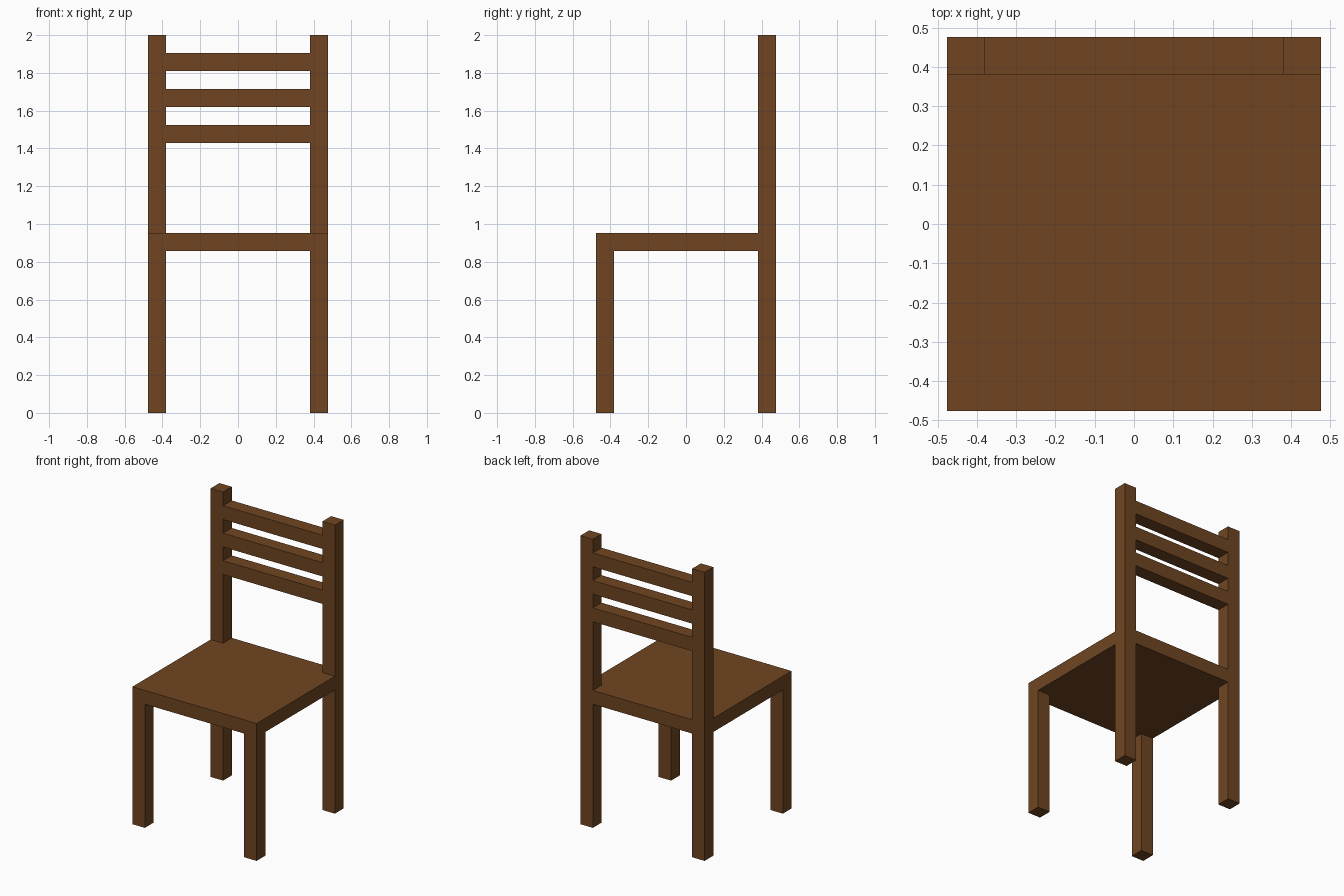
import bpy
import bmesh

if "Cube" in bpy.data.objects:
    bpy.data.objects.remove(bpy.data.objects["Cube"])

U = 2 / 21          # the chair is laid out on a grid of 21 units in height
W = 5 * U           # half width of the seat
I = 4 * U           # inner edge of the legs

wood = bpy.data.materials.new("brown wood")
wood.diffuse_color = (0.16, 0.06, 0.0155, 1)
wood.use_nodes = True
wood.node_tree.nodes["Principled BSDF"].inputs["Base Color"].default_value = wood.diffuse_color


def prism(name, outline, z0, z1):
    """Extrude a flat counter-clockwise outline from z0 up to z1."""
    bm = bmesh.new()
    face = bm.faces.new([bm.verts.new((x, y, z0)) for x, y in outline])
    top = bmesh.ops.extrude_face_region(bm, geom=[face])["geom"]
    for v in top:
        if isinstance(v, bmesh.types.BMVert):
            v.co.z = z1
    bmesh.ops.recalc_face_normals(bm, faces=bm.faces)
    mesh = bpy.data.meshes.new(name)
    bm.to_mesh(mesh)
    bm.free()
    mesh.materials.append(wood)
    obj = bpy.data.objects.new(name, mesh)
    bpy.context.collection.objects.link(obj)
    return obj


def box(name, x0, x1, y0, y1, z0, z1):
    return prism(name, [(x0, y0), (x1, y0), (x1, y1), (x0, y1)], z0, z1)


# Seat, notched at the back corners around the posts
prism("seat", [(-W, -W), (W, -W), (W, I), (I, I),
               (I, W), (-I, W), (-I, I), (-W, I)], 9 * U, 10 * U)

# Front legs and full-height back posts
for side, x0 in (("left", -W), ("right", I)):
    box("front_leg_" + side, x0, x0 + U, -W, -I, 0, 9 * U)
    box("back_post_" + side, x0, x0 + U, I, W, 0, 21 * U)

# Backrest slats
for n, k in enumerate((15, 17, 19), 1):
    box(f"back_slat_{n}", -I, I, I, W, k * U, (k + 1) * U)
